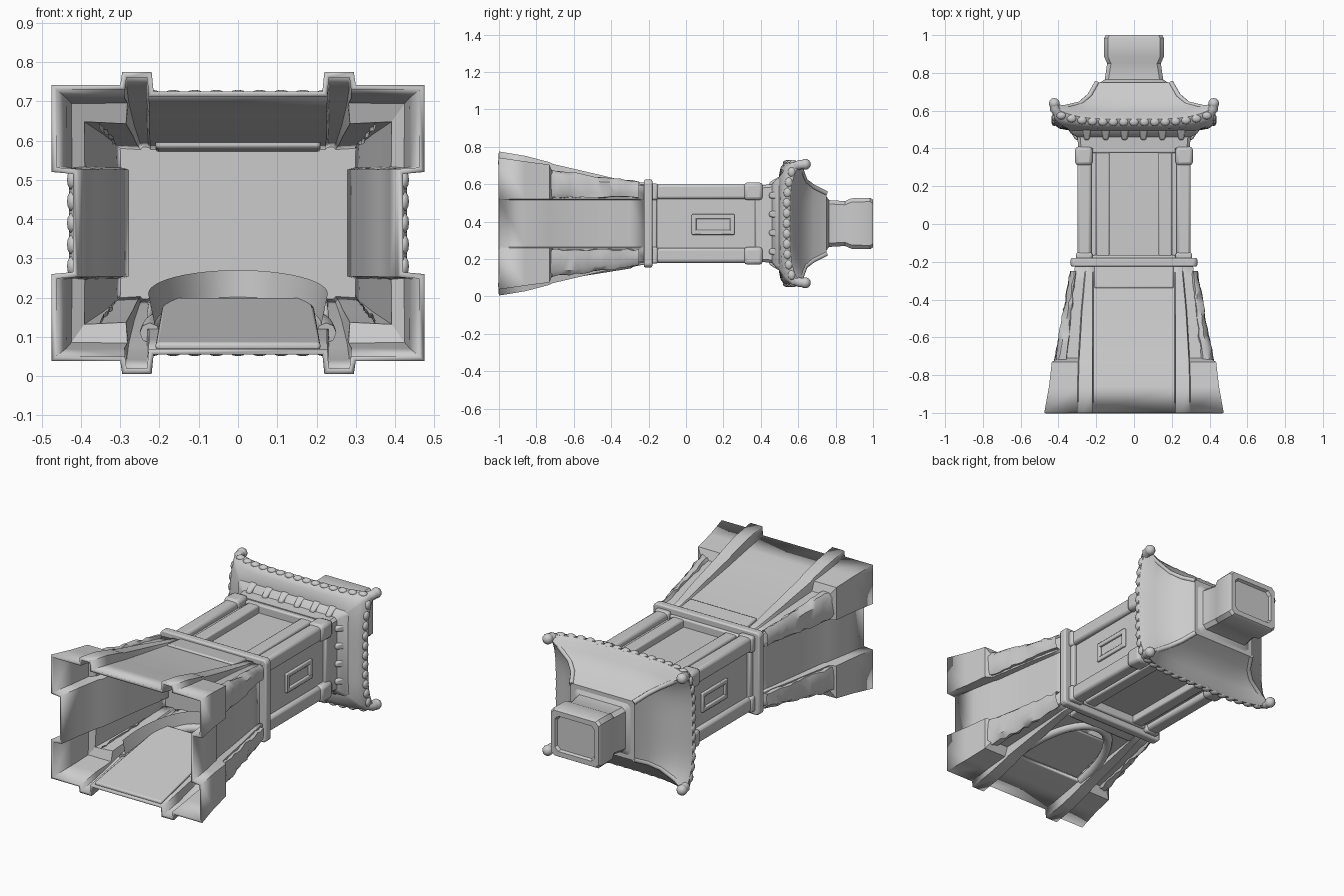
import bpy, bmesh, math, random

random.seed(4)
if "Cube" in bpy.data.objects:
    bpy.data.objects.remove(bpy.data.objects["Cube"])

MID = 0.39          # height of the tower's long axis
SIGNS = (-1, 1)

stone = bpy.data.materials.new("plain grey stone")
stone.use_nodes = True
GREY = (0.6, 0.6, 0.6, 1)
stone.diffuse_color = GREY
stone.node_tree.nodes["Principled BSDF"].inputs["Base Color"].default_value = GREY


def finish(name, bm, bevel=0.0, angle=35):
    bmesh.ops.recalc_face_normals(bm, faces=bm.faces)
    mesh = bpy.data.meshes.new(name)
    bm.to_mesh(mesh)
    bm.free()
    mesh.materials.append(stone)
    ob = bpy.data.objects.new(name, mesh)
    bpy.context.collection.objects.link(ob)
    if bevel:
        mod = ob.modifiers.new("soft edges", "BEVEL")
        mod.width, mod.segments = bevel, 2
    bpy.ops.object.select_all(action="DESELECT")
    ob.select_set(True)
    bpy.context.view_layer.objects.active = ob
    bpy.ops.object.shade_smooth_by_angle(angle=math.radians(angle))
    return ob


def full_ring(quarter):
    """Mirror a quarter outline (x, d) into a closed ring."""
    back = quarter[::-1]
    return (quarter + [(x, -d) for x, d in back]
            + [(-x, -d) for x, d in quarter] + [(-x, d) for x, d in back])


def loft(rings, caps=(True, True), closed=True):
    """Skin rows of (x, y, d) points."""
    bm = bmesh.new()
    rows = [[bm.verts.new((x, y, MID + d)) for x, y, d in r] for r in rings]
    n = len(rows[0])
    for a, b in zip(rows, rows[1:]):
        for i in range(n if closed else n - 1):
            j = (i + 1) % n
            bm.faces.new((a[i], a[j], b[j], b[i]))
    for wanted, row in zip(caps, (rows[0], rows[-1])):
        if wanted:
            bm.faces.new(row)
    return bm


def rect_loft(name, sections, c=0.015, bevel=0.0):
    rings = [[(x, y, d) for x, d in full_ring([(hx - c, hd), (hx, hd - c)])]
             for y, hx, hd in sections]
    return finish(name, loft(rings), bevel)


def beam(name, start, end, bevel=0.008):
    """Tapered bar; each end is (y, x0, x1, d0, d1)."""
    rings = [[(x0, y, d0), (x1, y, d0), (x1, y, d1), (x0, y, d1)]
             for y, x0, x1, d0, d1 in (start, end)]
    return finish(name, loft(rings), bevel)


def box(name, x0, x1, y0, y1, d0, d1, bevel=0.008):
    return beam(name, (y0, x0, x1, d0, d1), (y1, x0, x1, d0, d1), bevel)


def tube(name, points, radius):
    curve = bpy.data.curves.new(name, "CURVE")
    curve.dimensions = "3D"
    curve.bevel_depth, curve.bevel_resolution = radius, 2
    curve.use_fill_caps = True
    sp = curve.splines.new("POLY")
    sp.points.add(len(points) - 1)
    for p, (x, y, d) in zip(sp.points, points):
        p.co = (x, y, MID + d, 1)
    curve.materials.append(stone)
    ob = bpy.data.objects.new(name, curve)
    bpy.context.collection.objects.link(ob)


# Flared hollow base: y, panel x, panel d, post d, post outer x, corner x, corner d
base_sections = [
    (-1.0, 0.42, 0.335, 0.385, 0.295, 0.475, 0.352),
    (-0.86, 0.40, 0.31, 0.362, 0.295, 0.45, 0.332),
    (-0.73, 0.375, 0.285, 0.328, 0.29, 0.435, 0.315),
    (-0.71, 0.365, 0.28, 0.318, 0.29, 0.40, 0.265),
    (-0.46, 0.33, 0.24, 0.26, 0.275, 0.355, 0.238),
    (-0.30, 0.305, 0.215, 0.222, 0.26, 0.322, 0.212),
    (-0.20, 0.29, 0.20, 0.205, 0.25, 0.31, 0.20)]
rings = []
for y, px, pd, post, po, cx, cd in base_sections:
    outline = [(0.215, pd), (0.22, post), (po, post), (po + 0.005, cd),
               (cx, cd), (cx, 0.13), (px, 0.125)]
    rings.append([(x, y, d) for x, d in full_ring(outline)])
bm = loft(rings, (False, False))
# doorway through the underside wall
door = [f for f in bm.faces if f.calc_center_median().z < MID - 0.2
        and abs(f.calc_center_median().x) < 0.05
        and -0.7 < f.calc_center_median().y < -0.3]
bmesh.ops.delete(bm, geom=door, context="FACES")
base = finish("flared_base", bm, angle=30)
shell = base.modifiers.new("wall thickness", "SOLIDIFY")
shell.thickness, shell.offset = 0.018, -1

# Arched doorway: rim, spandrels, inward reveal and recessed door panel
arch = []
for i in range(25):
    t = math.pi * i / 24
    y = -0.71 + 0.41 * math.sin(t)
    arch.append((0.208 * math.cos(t), y, -0.28 + 0.16 * (y + 0.71)))
tube("arch_rim", [(x * 1.08, y, d) for x, y, d in arch], 0.026)
for half in (arch[:13], arch[12:]):
    side = math.copysign(0.217, half[6][0])
    finish("arch_spandrel", loft([half, [(side, y, d) for x, y, d in half]],
                                 (False, False), False))
reveal = [(x * 1.1, y, -0.18 + 0.06 * math.sin(math.pi * i / 24))
          for i, (x, y, d) in enumerate(arch)]
finish("arch_reveal", loft([arch, reveal], (False, False), False))
beam("door_panel", (-0.99, -0.21, 0.21, -0.325, -0.305), (-0.41, -0.19, 0.19, -0.205, -0.19))

# Rough stone facing along the base corners
for sx in SIGNS:
    for sd in SIGNS:
        rows = []
        for i in range(15):
            t = i / 14
            x, d = 0.42 - 0.085 * t, 0.285 - 0.06 * t
            inner = 0.35 - 0.05 * t
            row = [(inner, d - 0.04), (inner + 0.012, d - 0.004), (x - 0.022, d), (x, d - 0.025),
                   (x, 0.165), (x - 0.004, 0.14), (x - 0.05, 0.135)]
            rows.append([(sx * (px + random.uniform(-0.006, 0.006)), -0.725 + 0.475 * t,
                          sd * (pd + random.uniform(-0.006, 0.006))) for px, pd in row])
        finish("rubble_facing", loft(rows, (False, False), False), angle=45)

# Step panels at the top of the base
for sd in SIGNS:
    beam("base_lintel", (-0.34 if sd > 0 else -0.29, -0.21, 0.21, sd * 0.19, sd * 0.232),
         (-0.2, -0.21, 0.21, sd * 0.18, sd * 0.215))

# Belt between base and shaft
rect_loft("belt", [(-0.225, 0.335, 0.235), (-0.18, 0.335, 0.235)], bevel=0.008)

# Shaft core with recessed faces
rect_loft("shaft_core", [(-0.2, 0.265, 0.155), (0.5, 0.265, 0.155)])

# Corner posts with capitals
for sx in SIGNS:
    for sd in SIGNS:
        box("corner_post", sx * 0.225, sx * 0.30, -0.2, 0.4, sd * 0.13, sd * 0.21, 0.015)
        box("post_capital", sx * 0.22, sx * 0.312, 0.31, 0.41, sd * 0.125, sd * 0.22, 0.018)
        box("post_foot", sx * 0.22, sx * 0.308, -0.19, -0.15, sd * 0.125, sd * 0.215, 0.012)
        # window frame stiles
        box("window_stile", sx * 0.13, sx * 0.20, -0.18, 0.4, sd * 0.14, sd * 0.195)
        box("window_inner_stile", sx * 0.20, sx * 0.23, -0.18, 0.4, sd * 0.13, sd * 0.178, 0.004)

for sd in SIGNS:
    box("window_head", -0.22, 0.22, 0.375, 0.42, sd * 0.14, sd * 0.2)
    box("window_sill", -0.22, 0.22, -0.19, -0.165, sd * 0.14, sd * 0.2)

# Side panels with framed vents
for sx in SIGNS:
    box("side_panel", sx * 0.25, sx * 0.275, -0.18, 0.4, -0.14, 0.14, 0.004)
    for y0, y1 in ((-0.19, -0.155), (0.37, 0.42)):
        box("side_rail", sx * 0.26, sx * 0.295, y0, y1, -0.15, 0.15)
    for y0, y1, d0, d1 in ((0.03, 0.055, -0.06, 0.05), (0.235, 0.26, -0.06, 0.05),
                           (0.03, 0.26, -0.06, -0.035), (0.03, 0.26, 0.025, 0.05)):
        box("vent_frame", sx * 0.27, sx * 0.288, y0, y1, d0, d1, 0.005)

# Beam ring and bracket blocks under the eaves
rect_loft("beam_ring", [(0.40, 0.295, 0.205), (0.46, 0.30, 0.21), (0.48, 0.335, 0.235),
                        (0.52, 0.36, 0.255)])
for s in SIGNS:
    for i in range(6):
        p = -0.25 + 0.1 * i
        beam("eave_bracket", (0.445, p - 0.014, p + 0.014, s * 0.19, s * 0.22),
             (0.51, p - 0.024, p + 0.024, s * 0.19, s * 0.258))
    for i in range(4):
        p = -0.15 + 0.1 * i
        beam("eave_bracket", (0.445, s * 0.28, s * 0.31, p - 0.014, p + 0.014),
             (0.51, s * 0.28, s * 0.35, p - 0.024, p + 0.024))

# Swept roof with upturned corners: y, half x, half d, corner lift
roof_sections = [
    (0.495, 0.34, 0.245, 0.0), (0.505, 0.395, 0.298, 0.03), (0.525, 0.422, 0.325, 0.045),
    (0.555, 0.43, 0.332, 0.065), (0.572, 0.408, 0.314, 0.06), (0.595, 0.355, 0.275, 0.035),
    (0.63, 0.29, 0.235, 0.015), (0.68, 0.24, 0.202, 0.0), (0.75, 0.20, 0.168, 0.0)]
rings = []
N = 10
for y, hx, hd, lift in roof_sections:
    outline = ([(hx * (i + 0.5) / N, hd) for i in range(N)] + [(hx, hd)]
               + [(hx, hd * (N - i - 0.5) / N) for i in range(N)])
    rings.append([(x, y + lift * abs(x * d / (hx * hd)) ** 4, d)
                  for x, d in full_ring(outline)])
finish("swept_roof", loft(rings), angle=50)

# Corner horns with rounded tips, and hip ridges
for sx in SIGNS:
    for sd in SIGNS:
        tube("roof_horn", [(sx * x, y, sd * d) for x, y, d in (
            (0.36, 0.575, 0.278), (0.40, 0.585, 0.305), (0.42, 0.61, 0.315),
            (0.422, 0.645, 0.317))], 0.027)
        bm = bmesh.new()
        made = bmesh.ops.create_uvsphere(bm, u_segments=12, v_segments=8, radius=0.029)
        bmesh.ops.translate(bm, verts=made["verts"], vec=(sx * 0.422, 0.638, MID + sd * 0.317))
        finish("horn_tip", bm, angle=60)
        tube("hip_ridge", [(sx * x, y, sd * d) for x, y, d in (
            (0.195, 0.75, 0.162), (0.235, 0.68, 0.197), (0.285, 0.637, 0.23),
            (0.35, 0.622, 0.27), (0.40, 0.61, 0.305))], 0.013)

# Softly scalloped tile ends along the eaves
bm = bmesh.new()
for s in SIGNS:
    spots = [(-0.385 + 0.055 * i, s * 0.325) for i in range(15)]
    spots += [(s * 0.422, -0.275 + 0.055 * i) for i in range(11)]
    for x, d in spots:
        lift = 0.05 * abs(x * d / (0.422 * 0.325)) ** 4
        made = bmesh.ops.create_uvsphere(bm, u_segments=10, v_segments=6, radius=0.024)
        bmesh.ops.scale(bm, verts=made["verts"], vec=(1.1, 0.9, 0.6) if abs(x) < 0.42
                        else (0.6, 0.9, 1.1))
        bmesh.ops.translate(bm, verts=made["verts"], vec=(x, 0.54 + lift, MID + d))
finish("tile_ends", bm, angle=60)

# Finial block with a shallow recessed top
rect_loft("finial", [(0.735, 0.20, 0.165), (0.765, 0.155, 0.125), (0.85, 0.142, 0.12),
                     (0.885, 0.158, 0.135), (0.985, 0.158, 0.137), (1.0, 0.15, 0.128),
                     (1.0, 0.125, 0.10), (0.985, 0.118, 0.093)], c=0.02)
